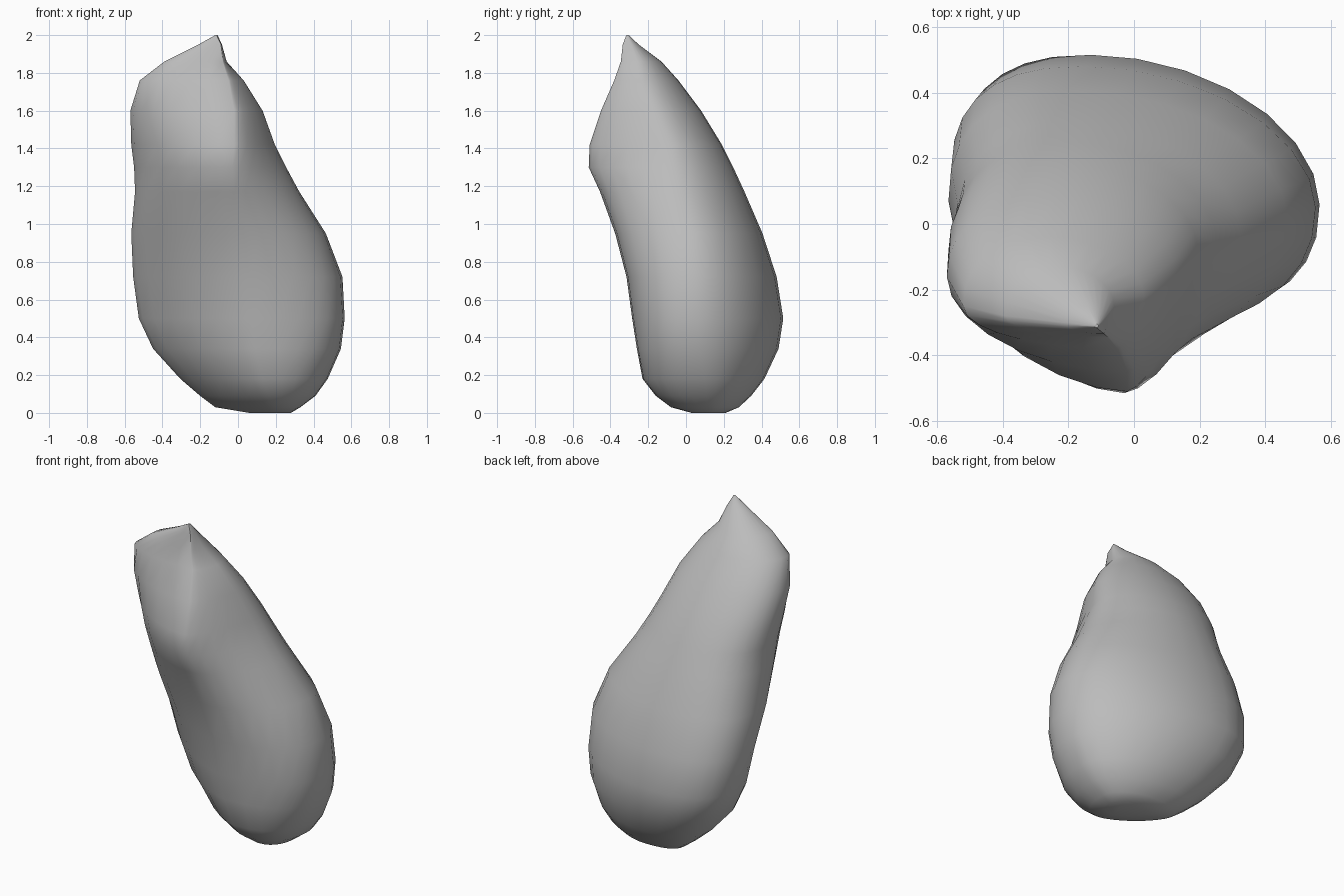
import bpy, bmesh
from math import sin, cos, pi

cube = bpy.data.objects.get("Cube")
if cube:
    bpy.data.objects.remove(cube, do_unlink=True)

STEPS = 7  # segments in each quarter of a ring

# One section per row: height, then left, right, front and back extremes (x, y)
SECTIONS = [
    (0, (.06, .14), (.28, .12), (.19, .03), (.14, .21)),
    (.03, (-.12, .18), (.33, .12), (.19, -.08), (.08, .28)),
    (.09, (-.2, .18), (.41, .11), (.16, -.16), (.05, .345)),
    (.18, (-.305, .19), (.475, .1), (.13, -.23), (.0, .415)),
    (.34, (-.45, .19), (.545, .07), (.09, -.26), (-.07, .49)),
    (.5, (-.525, .19), (.565, .06), (.07, -.285), (-.13, .515)),
    (.72, (-.555, .16), (.553, .05), (.06, -.315), (-.15, .48)),
    (.95, (-.565, .07), (.465, .03), (.03, -.375), (-.17, .405)),
    (1.17, (-.545, -.03), (.325, -.03), (-.02, -.455), (-.19, .31)),
    (1.3, (-.55, -.05), (.255, -.06), (-.03, -.515), (-.2, .25)),
    (1.42, (-.565, -.08), (.195, -.08), (-.02, -.51), (-.22, .19)),
    (1.6, (-.57, -.16), (.13, -.16), (-.02, -.45), (-.24, .08)),
    (1.76, (-.52, -.25), (.03, -.22), (-.05, -.38), (-.25, -.04)),
    (1.86, (-.39, -.28), (-.06, -.25), (-.08, -.345), (-.22, -.13)),
    (1.95, (-.21, -.3), (-.085, -.29), (-.09, -.335), (-.14, -.25)),
    (2, (-.12, -.31), (-.108, -.31), (-.114, -.316), (-.114, -.304)),
]


def quarter(start, end, along_x, power):
    """Rounded corner from one extreme to the next, without its end point."""
    points = []
    for i in range(STEPS):
        a = i / STEPS * pi / 2
        near, far = cos(a) ** (2 / power), sin(a) ** (2 / power)
        u, v = (1 - near, far) if along_x else (far, 1 - near)
        points.append((start[0] + (end[0] - start[0]) * u,
                       start[1] + (end[1] - start[1]) * v))
    return points


def ramp(z, low, high):
    return min(max((z - low) / (high - low), 0), 1)


def ring(z, left, right, front, back):
    # Front left is chamfered below; front right pinches to a ridge above
    chamfer = 1.4 + .25 * ramp(z, .5, 1) + .35 * ramp(z, 1.35, 1.7)
    ridge = 2.45 - ramp(z, .5, 1.4)
    return (quarter(right, back, True, 1.88)
            + quarter(back, left, False, 2.5 - .25 * ramp(z, .8, 1.4))
            + quarter(left, front, True, chamfer)
            + quarter(front, right, False, ridge))


# Body lofted through the sections
bm = bmesh.new()
rings = [[bm.verts.new((x, y, s[0])) for x, y in ring(*s)] for s in SECTIONS]
count = 4 * STEPS
for low, high in zip(rings, rings[1:]):
    for i in range(count):
        j = (i + 1) % count
        bm.faces.new((low[i], low[j], high[j], high[i]))
bm.faces.new(rings[0][::-1])
bm.faces.new(rings[-1])
bmesh.ops.recalc_face_normals(bm, faces=bm.faces)

mesh = bpy.data.meshes.new("body")
bm.to_mesh(mesh)
bm.free()
body = bpy.data.objects.new("body", mesh)
bpy.context.collection.objects.link(body)

# Plain grey
GREY = (.5, .5, .5, 1)
grey = bpy.data.materials.new("grey")
grey.use_nodes = True
grey.diffuse_color = GREY
grey.node_tree.nodes["Principled BSDF"].inputs["Base Color"].default_value = GREY
mesh.materials.append(grey)

bpy.ops.object.select_all(action='DESELECT')
body.select_set(True)
bpy.context.view_layer.objects.active = body
bpy.ops.object.shade_smooth_by_angle(angle=.7)
